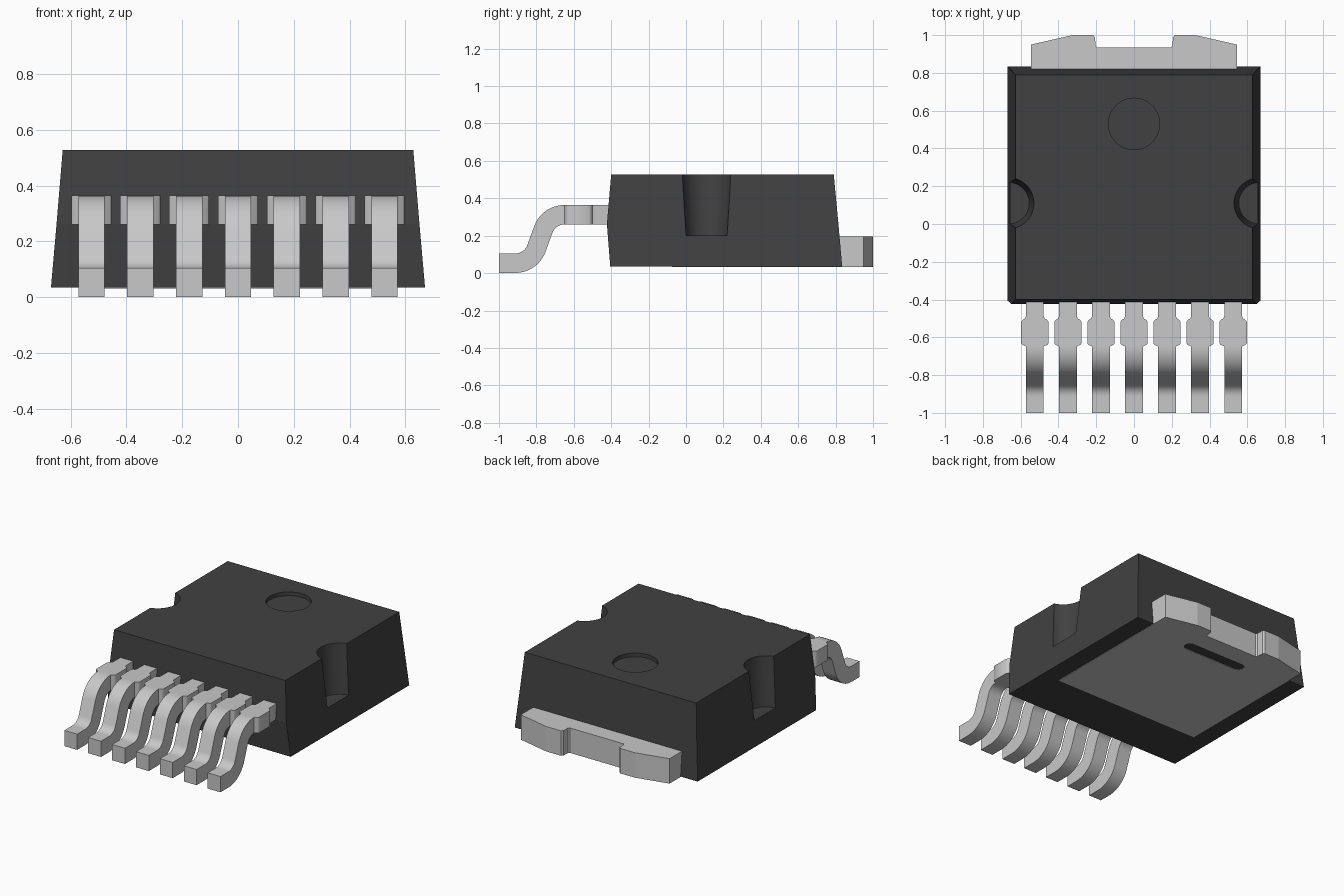
import bpy, bmesh, math
from mathutils import Matrix

old = bpy.data.objects.get("Cube")
if old:
    bpy.data.objects.remove(old, do_unlink=True)


def material(name, value):
    m = bpy.data.materials.new(name)
    m.use_nodes = True
    col = (value, value, value, 1)
    m.diffuse_color = col
    bsdf = m.node_tree.nodes["Principled BSDF"]
    bsdf.inputs["Base Color"].default_value = col
    bsdf.inputs["Roughness"].default_value = 0.6
    return m


black = material("black plastic", 0.053)
silver = material("silver metal", 0.58)


def make_object(name, bm, mat):
    bmesh.ops.recalc_face_normals(bm, faces=bm.faces)
    me = bpy.data.meshes.new(name)
    bm.to_mesh(me)
    bm.free()
    me.materials.append(mat)
    ob = bpy.data.objects.new(name, me)
    bpy.context.collection.objects.link(ob)
    return ob


def loft(bm, rings):
    """Skin a row of rings with equal point counts and cap both ends."""
    loops = [[bm.verts.new(p) for p in r] for r in rings]
    n = len(loops[0])
    for a, b in zip(loops, loops[1:]):
        for i in range(n):
            j = (i + 1) % n
            bm.faces.new((a[i], a[j], b[j], b[i]))
    bm.faces.new(loops[0])
    bm.faces.new(loops[-1])


def prism(bm, outline, z0, z1):
    loft(bm, [[(x, y, z) for x, y in outline] for z in (z0, z1)])


def select_only(ob):
    bpy.ops.object.select_all(action='DESELECT')
    ob.select_set(True)
    bpy.context.view_layer.objects.active = ob


def cut(ob, cutter):
    cutter.hide_render = True
    mod = ob.modifiers.new("cut", 'BOOLEAN')
    mod.operation = 'DIFFERENCE'
    mod.solver = 'EXACT'
    mod.object = cutter
    select_only(ob)
    bpy.ops.object.modifier_apply(modifier=mod.name)
    bpy.data.objects.remove(cutter, do_unlink=True)


def smooth(ob, degrees):
    select_only(ob)
    bpy.ops.object.shade_smooth_by_angle(angle=math.radians(degrees))


# Package body: tapered block, widest at the front along the lead line
bm = bmesh.new()
loft(bm, [[(-w, y0, z), (w, y0, z), (w, y1, z), (-w, y1, z)]
          for z, w, y0, y1 in ((0.035, 0.67, -0.405, 0.835),
                               (0.262, 0.65, -0.423, 0.815),
                               (0.527, 0.628, -0.40, 0.79))])
body = make_object("body", bm, black)

# Tapered side notches and the round dimple on top
bm = bmesh.new()
for side in (-1, 1):
    bmesh.ops.create_cone(bm, cap_ends=True, segments=64, radius1=0.11,
                          radius2=0.1406, depth=0.4,
                          matrix=Matrix.Translation((side * 0.665, 0.11, 0.4)))
bmesh.ops.create_cone(bm, cap_ends=True, segments=64, radius1=0.136,
                      radius2=0.136, depth=0.2,
                      matrix=Matrix.Translation((0, 0.53, 0.602)))
cut(body, make_object("body_cutter", bm, black))
smooth(body, 8)

# Heat tab: pad under the body that ends in two ears at the back
half = [(0.195, 0.935), (0.204, 0.945), (0.206, 0.988), (0.216, 1.0),
        (0.325, 1.0), (0.545, 0.95), (0.545, -0.075)]
outline = half + [(-x, y) for x, y in reversed(half)]
bm = bmesh.new()
prism(bm, outline, 0.032, 0.197)
tab = make_object("heat_tab", bm, silver)

# Rounded slot through the tab, filled by the body
slot = []
for side in (1, -1):
    for i in range(13):
        a = math.radians(-90 + 15 * i)
        slot.append((side * (0.195 + 0.038 * math.cos(a)),
                     0.77 + side * 0.038 * math.sin(a)))
bm = bmesh.new()
prism(bm, slot, 0.0, 0.3)
cut(tab, make_object("slot_cutter", bm, black))
smooth(tab, 10)

# Lead path: (y, z, slope, half width), flat shoulder then an S bend to the foot
T, R, BEND, TOP, FOOT = 0.052, 0.12, math.radians(70), 0.312, 0.053
path = [(y, TOP, 0, w) for y, w in (
    (-0.36, 0.047), (-0.487, 0.047), (-0.5, 0.051), (-0.507, 0.064),
    (-0.518, 0.072), (-0.632, 0.072), (-0.64, 0.066), (-0.646, 0.051))]
steps = 10
for i in range(steps + 1):
    a = BEND * i / steps
    path.append((-0.65 - R * math.sin(a), TOP - R * (1 - math.cos(a)), a, 0.047))
straight = (TOP - FOOT - 2 * R * (1 - math.cos(BEND))) / math.sin(BEND)
end_y = -0.65 - 2 * R * math.sin(BEND) - straight * math.cos(BEND)
for i in range(steps, -1, -1):
    a = BEND * i / steps
    path.append((end_y + R * math.sin(a), FOOT + R * (1 - math.cos(a)), a, 0.047))
path.append((-1.0, FOOT, 0, 0.047))

# Seven leads along the front
for k in range(7):
    cx = (k - 3) * 0.175
    rings = []
    for y, z, a, w in path:
        ny, nz = -math.sin(a) * T, math.cos(a) * T
        rings.append([(cx - w, y - ny, z - nz), (cx + w, y - ny, z - nz),
                      (cx + w, y + ny, z + nz), (cx - w, y + ny, z + nz)])
    bm = bmesh.new()
    loft(bm, rings)
    smooth(make_object(f"lead_{k + 1}", bm, silver), 40)
